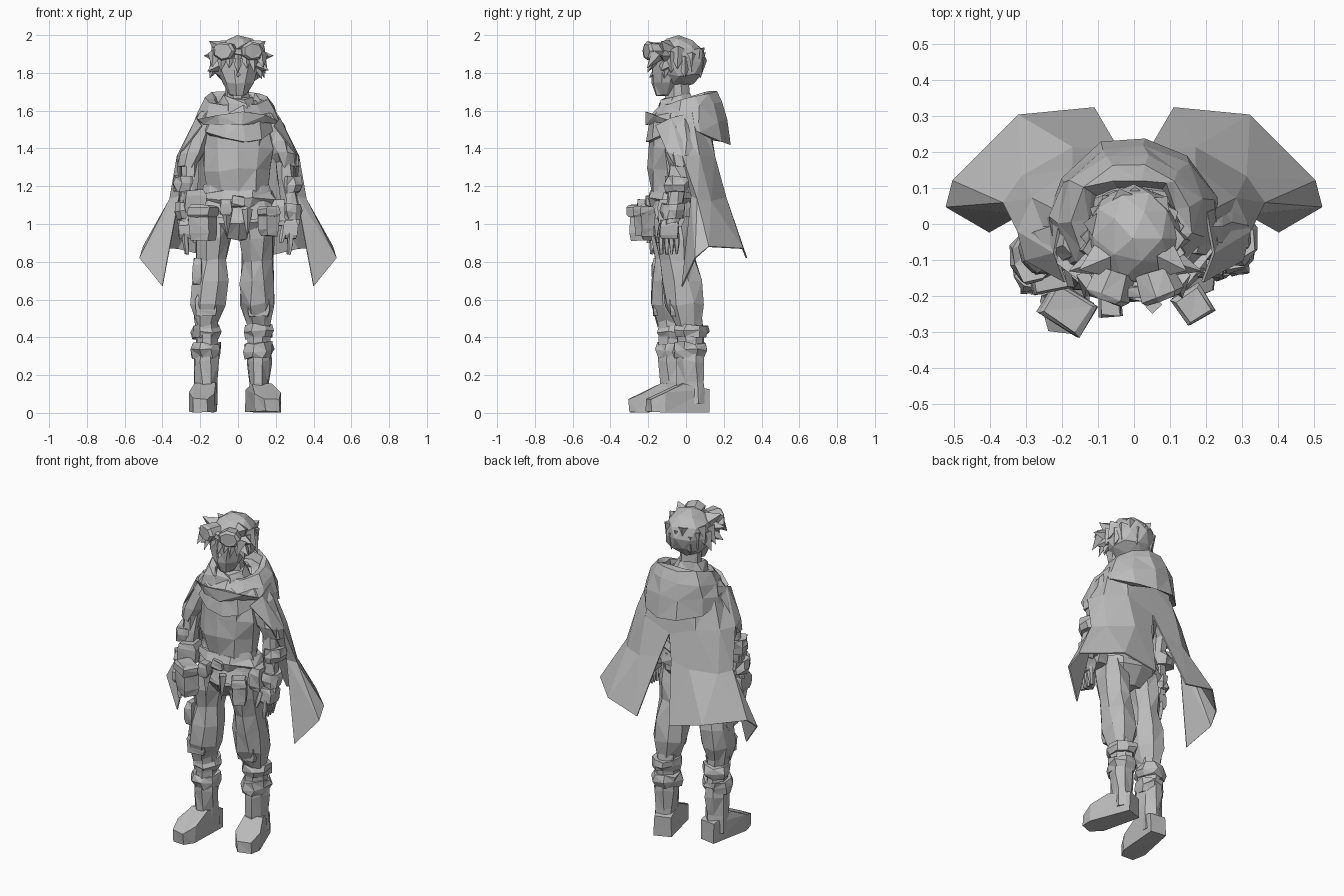
import bpy, bmesh, math, random
from mathutils import Vector, Matrix

random.seed(4)
if "Cube" in bpy.data.objects:
    bpy.data.objects.remove(bpy.data.objects["Cube"])

grey = bpy.data.materials.new("plain grey")
grey.use_nodes = True
tone = (.5, .5, .5, 1)
grey.diffuse_color = tone
grey.node_tree.nodes["Principled BSDF"].inputs["Base Color"].default_value = tone


def finish(name, bm, jitter=0.0):
    """Crumple, facet and link a bmesh as a flat-shaded object."""
    for vert in bm.verts:
        vert.co += Vector([random.uniform(-jitter, jitter) for axis in "xyz"])
    bmesh.ops.triangulate(bm, faces=bm.faces[:], quad_method="SHORT_EDGE")
    bmesh.ops.recalc_face_normals(bm, faces=bm.faces[:])
    mesh = bpy.data.meshes.new(name)
    bm.to_mesh(mesh)
    bm.free()
    mesh.materials.append(grey)
    obj = bpy.data.objects.new(name, mesh)
    bpy.context.scene.collection.objects.link(obj)
    return obj


def loft(name, sections, depth, sides, jitter, caps=True):
    """Skin level rings, each given as centre, half width and rise towards the back."""
    bm = bmesh.new()
    rings = []
    for centre, width, rise in sections:
        ring = []
        for i in range(sides):
            angle = math.tau * (i + .5) / sides
            across, back = math.cos(angle), math.sin(angle)
            offset = Vector((width * across, width * depth * back, rise * back))
            ring.append(bm.verts.new(Vector(centre) + offset))
        rings.append(ring)
    for low, high in zip(rings, rings[1:]):
        for i in range(sides):
            j = (i + 1) % sides
            bm.faces.new((low[i], low[j], high[j], high[i]))
    if caps:
        bm.faces.new(rings[0])
        bm.faces.new(rings[-1])
    return finish(name, bm, jitter)


def limb(name, top, bottom, widths, depth=1.1, sides=8, jitter=.01):
    """Evenly spaced rings from top to bottom."""
    top, bottom = Vector(top), Vector(bottom)
    last = len(widths) - 1
    sections = [(top.lerp(bottom, i / last), width, 0) for i, width in enumerate(widths)]
    return loft(name, sections, depth, sides, jitter)


def drape(name, y, rows, depth=.95, sides=11):
    """Open cloth around the body; rows are half width, height and rise."""
    sections = [((0, y, z), width, rise) for width, z, rise in rows]
    return loft(name, sections, depth, sides, .013, caps=False)


def band(name, x, y, z, width, height, depth=1.1):
    """Closed wrap, fullest in the middle."""
    limb(name, (x, y, z + height), (x, y, z - height), (width * .9, width, width * .85), depth)


def hull(name, points, place, jitter=.005):
    bm = bmesh.new()
    for point in points:
        bm.verts.new(place @ Vector(point))
    bmesh.ops.convex_hull(bm, input=bm.verts[:])
    loose = [vert for vert in bm.verts if not vert.link_faces]
    bmesh.ops.delete(bm, geom=loose, context="VERTS")
    return finish(name, bm, jitter)


def placed(location, turn):
    return Matrix.Translation(location) @ Matrix.Rotation(turn, 4, "Z")


def box(name, location, size, turn=0.0):
    """Soft block, narrower at both ends."""
    width, depth, height = size
    points = [(sx * width * k, sy * depth * k, level * height) for sx in (-1, 1) for sy in (-1, 1)
              for level, k in ((-1, .85), (-.5, 1), (.5, 1), (1, .8))]
    return hull(name, points, placed(location, turn))


def pouch(name, location, size, turn):
    """Box with an overhanging flap."""
    box(name, location, size, turn)
    width, depth, height = size
    lid = Vector(location) + Vector((0, -.005, height * .75))
    box(name + "_flap", lid, (width * 1.1, depth * 1.1, height * .35), turn)


def spike(name, base, tip, radius):
    """Pointed lock from base to tip."""
    base, tip = Vector(base), Vector(tip)
    axis = tip - base
    bm = bmesh.new()
    turn = axis.to_track_quat("Z", "Y").to_matrix().to_4x4()
    bmesh.ops.create_cone(bm, cap_ends=True, segments=4, radius1=radius, radius2=0,
                          depth=axis.length, matrix=Matrix.Translation(base + axis / 2) @ turn)
    return finish(name, bm, .004)


# Torso, pelvis and belt
limb("torso", (0, -.06, 1.64), (0, -.07, 1.05), (.08, .17, .19, .18, .16, .16), .75, 10)
limb("pelvis", (0, -.07, 1.1), (0, -.08, .92), (.18, .19, .1), .7, 10)
band("belt", 0, -.07, 1.13, .21, .04, .67)
drape("shirt_hem", -.07, ((.17, 1.2, 0), (.2, 1.1, 0), (.22, 1.03, 0)), .65)
box("buckle", (0, -.2, 1.12), (.035, .015, .03))
limb("neck", (0, -.05, 1.76), (0, -.04, 1.58), (.065, .065), 1)

# Legs: gathered trousers, boot shafts, wraps and feet
for side, hip, x, y, yaw in (("left", .1, .11, .03, .3), ("right", -.12, -.17, -.06, -.13)):
    limb(side + "_trouser", (hip, -.08, 1.04), (x, y - .02, .46), (.09, .095, .085, .1, .1, .06))
    limb(side + "_boot_shaft", (x, y - .01, .5), (x, y, .05), (.06, .06, .07, .06, .06), 1.25)
    band(side + "_boot_cuff", x, y - .01, .33, .085, .04)
    band(side + "_shin_wrap", x, y, .43, .08, .035, 1.2)
    box(side + "_knee_patch", (x, y - .09, .57), (.055, .025, .06))
    foot = [(s * width, forward, level) for s in (-1, 1)
            for forward, width, top in ((.08, .05, .12), (-.06, .055, .15), (-.17, .07, .1), (-.24, .04, .07))
            for level in (0, top)]
    hull(side + "_foot", foot, placed((x, y, .006), yaw))

# Arms, gloves and fingers
for side, s, y in (("left", 1, -.03), ("right", -1, -.08)):
    wrist = s * .28
    limb(side + "_sleeve", (s * .15, -.03, 1.59), (s * .27, y, 1.3), (.05, .065, .07, .075, .05))
    limb(side + "_forearm", (s * .25, y, 1.36), (wrist, y - .05, 1), (.05, .05, .045, .04))
    band(side + "_elbow_wrap", wrist, y - .01, 1.21, .07, .04)
    band(side + "_glove_cuff", wrist, y - .04, 1.07, .06, .04)
    box(side + "_palm", (wrist, y - .06, .97), (.035, .05, .05))
    for i in range(4):
        along = y - .1 + .027 * i
        limb(side + "_finger", (wrist, along, .95), (s * .27, along, .84), (.017, .016, .01), .9, 5, .003)
    limb(side + "_thumb", (s * .25, y - .1, 1), (s * .23, y - .12, .9), (.018, .016, .01), 1, 5, .003)

# Pouches and hanging gear
pouch("large_pouch", (-.185, -.23, 1), (.06, .045, .09), -.55)
pouch("small_pouch", (.165, -.22, 1.01), (.04, .04, .075), .55)
box("hip_pouch", (-.235, -.13, 1.12), (.055, .06, .06), .2)
box("side_pouch", (.215, -.08, 1.06), (.035, .07, .07))
box("thigh_pouch", (-.215, -.12, .75), (.025, .06, .07))
box("belt_case", (-.065, -.225, 1.09), (.03, .035, .04))
for x in (-.06, .05):
    spike("hanging_tool", (x, -.22, 1.08), (x, -.23, .92), .03)

# Draped hood, hanging in a point at the back, with a scarf inside
drape("hood", .01, ((.1, 1.57, .05), (.13, 1.66, .04), (.165, 1.67, .04), (.2, 1.61, .04),
                    (.23, 1.54, .01), (.24, 1.5, -.09), (.2, 1.5, -.07)))
drape("scarf_fold", -.04, ((.11, 1.63, .03), (.16, 1.61, .06), (.19, 1.52, .08), (.15, 1.5, .07)))
drape("neck_wrap", -.05, ((.12, 1.57, 0), (.1, 1.64, 0), (.085, 1.68, .02), (.06, 1.66, 0)), 1, 8)

# Cape: two flaring panels joined between the shoulders
cape_rows = [
    [(0, .12, 1.55), (.14, .1, 1.59), (.2, .03, 1.59), (.22, -.08, 1.56), (.19, -.16, 1.52)],
    [(0, .16, 1.3), (.17, .15, 1.36), (.28, .07, 1.36), (.32, -.02, 1.36), (.3, -.1, 1.38)],
    [(.04, .2, 1.16), (.17, .21, 1.14), (.31, .13, 1.12), (.36, .06, 1.13), (.31, .03, 1.15)],
    [(.11, .32, .82), (.32, .3, .87), (.5, .12, .88), (.52, .05, .82), (.4, -.02, .67)]]
for side, s in (("left", 1), ("right", -1)):
    bm = bmesh.new()
    grid = [[bm.verts.new((s * x, y, z)) for x, y, z in row] for row in cape_rows]
    for upper, lower in zip(grid, grid[1:]):
        for i in range(len(upper) - 1):
            bm.faces.new((upper[i], upper[i + 1], lower[i + 1], lower[i]))
    cape = finish(side + "_cape_panel", bm)
    thick = cape.modifiers.new("thickness", "SOLIDIFY")
    thick.thickness, thick.offset = .008, 0

# Head: skull of hair, face and nose
bm = bmesh.new()
skull = Matrix.Translation((0, -.035, 1.86)) @ Matrix.Diagonal((.14, .145, .14, 1))
bmesh.ops.create_icosphere(bm, subdivisions=2, radius=1, matrix=skull)
finish("hair_cap", bm, .006)
limb("face", (0, -.08, 1.88), (0, -.12, 1.68), (.125, .11, .085, .045), .85, 9, .005)
spike("nose", (0, -.165, 1.8), (0, -.2, 1.775), .018)

# Shaggy locks around the head, leaving the face clear
for i in range(15):
    angle = math.radians(18 * i - 38)
    across, back = math.cos(angle), math.sin(angle)
    z = 1.83 + .025 * (i % 3)
    reach = .155 - .03 * max(back, 0)
    spike("hair_lock", (.1 * across, .1 * back - .04, z + .04), (reach * across, .125 * back - .04, z - .06), .05)
for s in (-1, 1):
    for reach, rise in ((.165, -.08), (.185, 0), (.15, .08)):
        spike("side_tuft", (s * .09, -.1, 1.89 + rise / 2), (s * reach, -.13, 1.89 + rise), .05)
for i in range(-3, 4):
    spike("fringe", (.04 * i, -.15, 1.9), (.045 * i, -.205, 1.8 + .025 * (i % 2)), .04)

# Goggles pushed up on the forehead
for s in (-1, 1):
    rim = []
    for k in range(7):
        angle = math.tau * k / 7
        rim += [(radius * math.cos(angle), y, radius * .8 * math.sin(angle))
                for y, radius in ((.04, .055), (-.03, .065), (-.045, .05))]
    hull("goggle_lens", rim, placed((s * .066, -.17, 1.915), s * .35), .003)
box("goggle_bridge", (0, -.19, 1.915), (.025, .015, .015))
